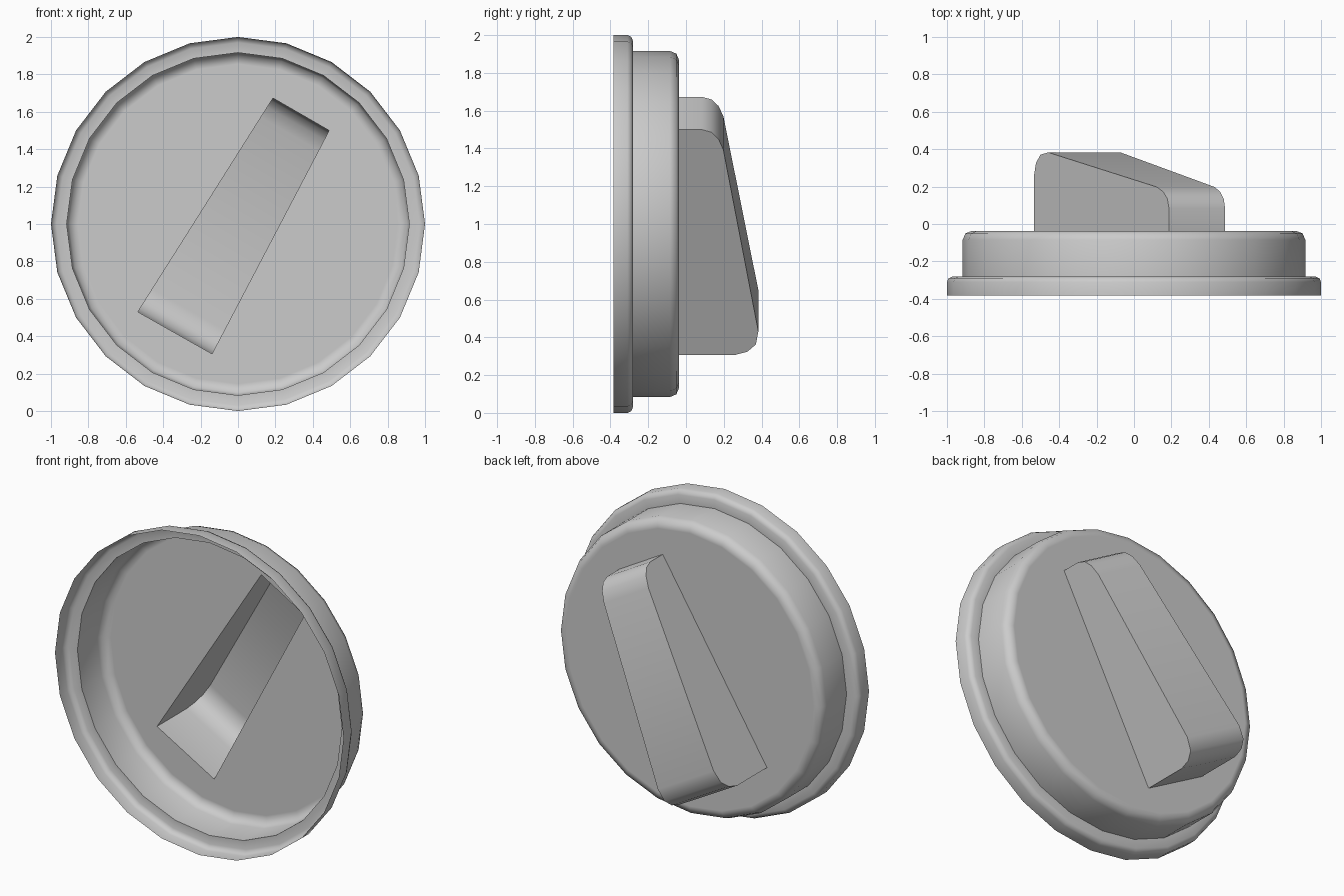
import bpy, bmesh, math
from mathutils import Vector

if "Cube" in bpy.data.objects:
    bpy.data.objects.remove(bpy.data.objects["Cube"])

SIDES = 24
FLOOR = -0.037
bm = bmesh.new()


def bridge(a, b, closed):
    n = len(a)
    for i in range(n if closed else n - 1):
        j = (i + 1) % n
        bm.faces.new((a[i], a[j], b[j], b[i]))


# Dial shell: open cup turned around the y axis, (radius, y)
profile = [(1.0, -0.383), (1.0, -0.31), (0.991, -0.29), (0.97, -0.281),
           (0.916, -0.281), (0.916, -0.085), (0.902, -0.051),
           (0.868, FLOOR), (0.855, FLOOR)]
rings = []
for r, y in profile:
    rings.append([bm.verts.new((r * math.sin(2 * math.pi * i / SIDES), y,
                                1 + r * math.cos(2 * math.pi * i / SIDES)))
                  for i in range(SIDES)])
for a, b in zip(rings, rings[1:]):
    bridge(a, b, True)

# Pointer grip: hollow tapered wedge, (fraction from low end to high end, y)
left = Vector((-0.535, 0, 0.53)), Vector((0.187, 0, 1.673))
right = Vector((-0.139, 0, 0.306)), Vector((0.487, 0, 1.50))
ridge = [(0, FLOOR), (0, 0.257), (0.015, 0.325), (0.047, 0.37), (0.105, 0.383),
         (0.91, 0.198), (0.958, 0.172), (0.988, 0.135), (1, 0.085), (1, FLOOR)]


def side(ends):
    verts = []
    for f, y in ridge:
        p = ends[0].lerp(ends[1], f)
        verts.append(bm.verts.new((p.x, y, p.z)))
    bm.faces.new(verts)
    return verts


lv, rv = side(left), side(right)
bridge(lv, rv, False)

# Dial face: flat floor filled between the shell and the open grip base
foot = [lv[0], lv[-1], rv[-1], rv[0]]
edges = []
for loop in (rings[-1], foot):
    for i, v in enumerate(loop):
        w = loop[(i + 1) % len(loop)]
        edges.append(bm.edges.get((v, w)) or bm.edges.new((v, w)))
bmesh.ops.triangle_fill(bm, edges=edges, use_beauty=True, normal=(0, 1, 0))

# Remove any fill that covers the hollow of the grip
foot_set = set(foot)
bmesh.ops.delete(bm, geom=[f for f in bm.faces if set(f.verts) <= foot_set],
                 context='FACES_ONLY')
bmesh.ops.recalc_face_normals(bm, faces=bm.faces[:])
bm.normal_update()
ref = next(f for f in rings[0][0].link_faces)
if ref.normal.dot(ref.calc_center_median() - Vector((0, 0, 1))) < 0:
    bmesh.ops.reverse_faces(bm, faces=bm.faces[:])

mesh = bpy.data.meshes.new("dial_knob")
bm.to_mesh(mesh)
bm.free()
knob = bpy.data.objects.new("dial_knob", mesh)
bpy.context.collection.objects.link(knob)
bpy.context.view_layer.objects.active = knob
knob.select_set(True)
bpy.ops.object.shade_smooth_by_angle(angle=math.radians(50))
